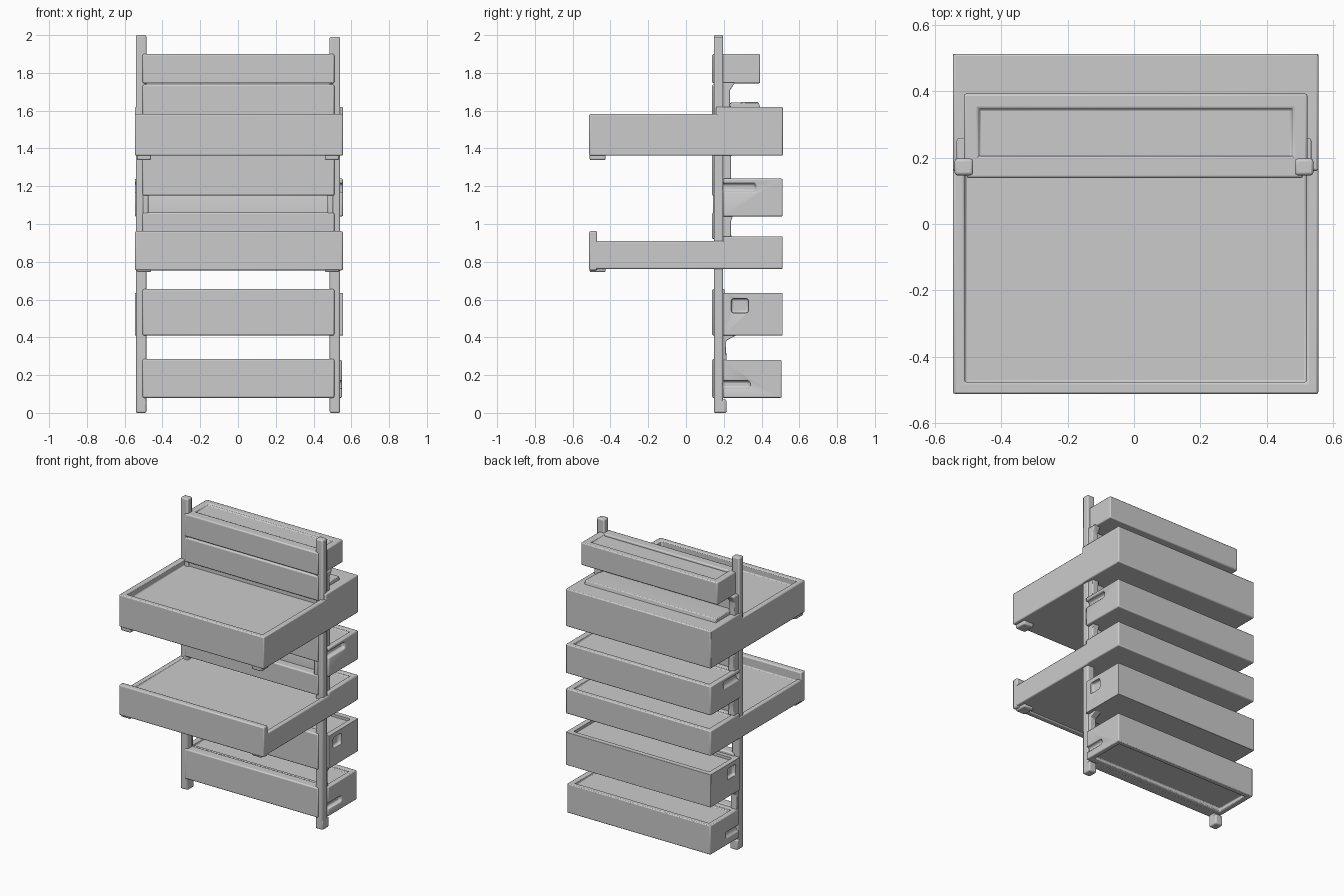
import bpy, bmesh
from mathutils import Vector

if "Cube" in bpy.data.objects:
    bpy.data.objects.remove(bpy.data.objects["Cube"])

W = 0.551      # half width of trays and bins
SHIFT = 0.005  # trays sit slightly to the right of the posts


def finish(bm, name, bevel=0.008, cutters=()):
    bmesh.ops.recalc_face_normals(bm, faces=bm.faces)
    me = bpy.data.meshes.new(name)
    bm.to_mesh(me)
    bm.free()
    ob = bpy.data.objects.new(name, me)
    bpy.context.collection.objects.link(ob)
    for c in cutters:
        m = ob.modifiers.new("pocket", 'BOOLEAN')
        m.operation, m.solver, m.object = 'DIFFERENCE', 'EXACT', c
    if bevel:
        m = ob.modifiers.new("soft_edges", 'BEVEL')
        m.width, m.segments, m.limit_method = bevel, 2, 'ANGLE'
    bpy.ops.object.select_all(action='DESELECT')
    ob.select_set(True)
    bpy.context.view_layer.objects.active = ob
    bpy.ops.object.shade_smooth_by_angle(angle=0.7)
    return ob


def box_mesh(x0, x1, y0, y1, z0, z1):
    bm = bmesh.new()
    bmesh.ops.create_cube(bm, size=1)
    for v in bm.verts:
        v.co = Vector((x1 if v.co.x > 0 else x0,
                       y1 if v.co.y > 0 else y0,
                       z1 if v.co.z > 0 else z0))
    return bm


def box(name, x0, x1, y0, y1, z0, z1, bevel=0.008):
    return finish(box_mesh(x0, x1, y0, y1, z0, z1), name, bevel)


def tray(name, hw, y0, y1, z0, z1, rim, top, under=0, cutters=()):
    """Box with a sunken top and, if asked, a sunken underside."""
    bm = box_mesh(SHIFT - hw, SHIFT + hw, y0, y1, z0, z1)
    bm.normal_update()
    for sign, depth in ((1, top), (-1, under)):
        if not depth:
            continue
        f = [f for f in bm.faces if f.normal.z * sign > 0.9][0]
        bmesh.ops.inset_region(bm, faces=[f], thickness=rim, use_even_offset=True)
        low = bmesh.ops.extrude_face_region(bm, geom=[f])
        verts = [g for g in low['geom'] if isinstance(g, bmesh.types.BMVert)]
        bmesh.ops.translate(bm, verts=verts, vec=(0, 0, -sign * depth))
        if f.is_valid:
            bmesh.ops.delete(bm, geom=[f], context='FACES')
        bm.normal_update()
    return finish(bm, name, 0.007, cutters)


def prism(name, x0, x1, profile, bevel=0.005):
    """Extrude a (y, z) profile along x."""
    bm = bmesh.new()
    f = bm.faces.new([bm.verts.new((x0, y, z)) for y, z in profile])
    ext = bmesh.ops.extrude_face_region(bm, geom=[f])
    bmesh.ops.translate(bm, vec=(x1 - x0, 0, 0),
                        verts=[g for g in ext['geom'] if isinstance(g, bmesh.types.BMVert)])
    return finish(bm, name, bevel)


def pocket(name, y0, y1, z0, z1):
    """Hidden cutters for the side pockets of a bin."""
    out = []
    for s in (-1, 1):
        a, b = sorted((SHIFT + s * (W - 0.025), SHIFT + s * (W + 0.05)))
        c = box(name + "_cutter", a, b, y0, y1, z0, z1, 0.012)
        c.hide_render = True
        c.hide_set(True)
        out.append(c)
    return out


# Upright posts
for s, side in ((-1, "left"), (1, "right")):
    a, b = sorted((s * 0.485, s * 0.541))
    box(side + "_post", a, b, 0.147, 0.197, 0, 2 if s < 0 else 1.99, 0.008)
    box(side + "_foot", a, b, 0.147, 0.215, 0, 0.07, 0.008)

# Front boards between the posts
boards = [("bottom", 0.08, 0.285), ("lower", 0.41, 0.655), ("middle_low", 0.92, 1.06),
          ("middle_high", 1.15, 1.37), ("upper", 1.57, 1.738), ("top", 1.745, 1.9)]
for n, z0, z1 in boards:
    box(n + "_board", -0.505, 0.51, 0.138, 0.205, z0, z1)
for s, side in ((-1, "left"), (1, "right")):
    a, b = sorted((s * 0.475, s * 0.505))
    box(side + "_slot_end", a, b, 0.142, 0.205, 1.04, 1.17)

# Rear bins, shallow on top
tray("bottom_rear_bin", W - 0.006, 0.195, 0.506, 0.08, 0.28, 0.035, 0.02, 0.025,
     pocket("bottom_pocket", 0.15, 0.34, 0.13, 0.17))
tray("lower_rear_bin", W, 0.195, 0.512, 0.41, 0.635, 0.035, 0.02, 0,
     pocket("lower_pocket", 0.24, 0.33, 0.53, 0.605))
tray("middle_rear_bin", W, 0.195, 0.512, 1.04, 1.24, 0.035, 0.02, 0,
     pocket("middle_pocket", 0.15, 0.37, 1.17, 1.215))
tray("top_rear_bin", 0.518, 0.15, 0.393, 1.745, 1.9, 0.045, 0.015)

# Lower work tray with raised front lip and rear bin
tray("lower_tray", W, -0.5, 0.22, 0.762, 0.91, 0.03, 0.015)
box("lower_tray_lip", SHIFT - W, SHIFT + W, -0.513, -0.47, 0.755, 0.962)
tray("lower_tray_rear_bin", W, 0.195, 0.512, 0.762, 0.935, 0.035, 0.02)

# Upper work tray, taller rear section and the low ridge on it
tray("upper_tray", W, -0.513, 0.22, 1.362, 1.582, 0.036, 0.045)
tray("upper_tray_rear_bin", W, 0.16, 0.513, 1.362, 1.62, 0.035, 0)
prism("upper_rear_ridge", -0.5, 0.5, [(0.2, 1.58), (0.2, 1.64), (0.3, 1.645),
                                      (0.385, 1.645), (0.4, 1.58)])

# Corner nubs under the tray fronts
for tz, n in ((0.745, "lower"), (1.338, "upper")):
    for s, side in ((-1, "left"), (1, "right")):
        a, b = sorted((s * 0.46, s * 0.535))
        box(f"{n}_tray_{side}_nub", a, b, -0.51, -0.425, tz, tz + 0.04)

# Brackets joining bins to the posts: (bottom z, top z, reach at top, reach at bottom)
brackets = [(0.27, 0.43, 0.30, 0.215), (0.93, 1.05, 0.25, 0.24), (1.23, 1.37, 0.24, 0.24),
            (1.61, 1.75, 0.26, 0.235)]
for i, (z0, z1, rt, rb) in enumerate(brackets):
    d = (z1 - z0) * 0.3
    mid = min(rt, rb) - 0.002
    for s in (-1, 1):
        a, b = sorted((s * 0.488, s * 0.535))
        prism(f"bracket_{i + 1}", a, b, [(0.18, z0), (rb, z0), (mid, z0 + d),
                                         (mid, z1 - d), (rt, z1), (0.18, z1)])
